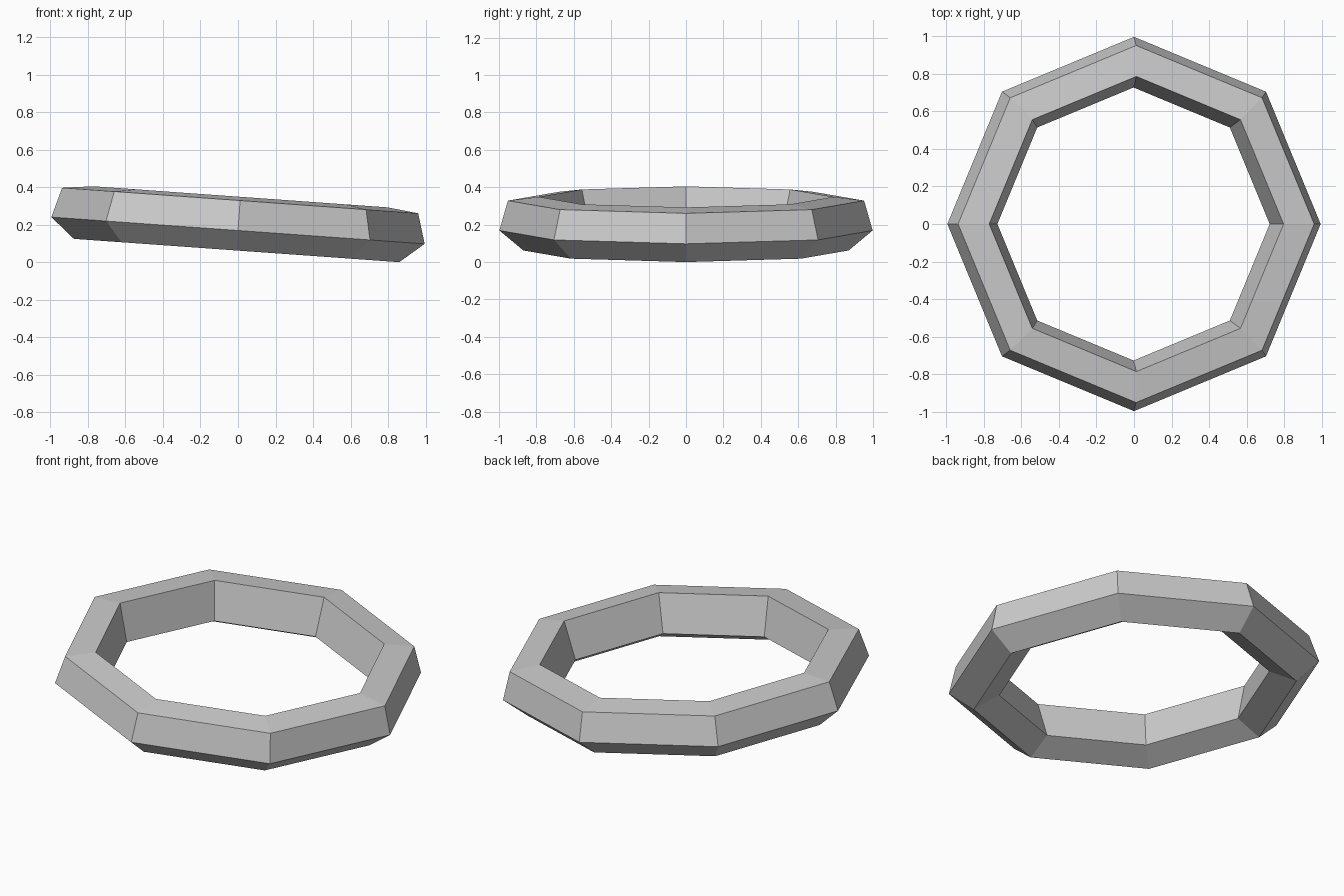
import bpy, bmesh
from math import cos, sin, pi, radians
from mathutils import Matrix

cube = bpy.data.objects.get("Cube")
if cube:
    bpy.data.objects.remove(cube, do_unlink=True)

# One plain grey material
grey = bpy.data.materials.new("light_grey")
grey.use_nodes = True
colour = (0.6, 0.6, 0.6, 1)
grey.diffuse_color = colour
grey.node_tree.nodes["Principled BSDF"].inputs["Base Color"].default_value = colour

# Five-sided cross-section (radius, height) swept round eight corners
SIDES = 8
PIVOT = 0.17
section = [(0.998, 0.17), (0.952, 0.33), (0.787, 0.35), (0.728, 0.135), (0.87, 0.063)]

bm = bmesh.new()
rings = []
for i in range(SIDES):
    a = 2 * pi * i / SIDES
    rings.append([bm.verts.new((r * cos(a), r * sin(a), z - PIVOT)) for r, z in section])
for i in range(SIDES):
    here, there = rings[i], rings[(i + 1) % SIDES]
    for j in range(len(section)):
        k = (j + 1) % len(section)
        bm.faces.new((here[j], there[j], there[k], here[k]))
bmesh.ops.recalc_face_normals(bm, faces=bm.faces)

# Slight sideways tilt, then settle on the floor
bm.transform(Matrix.Rotation(radians(4.1), 4, "Y"))
low = min(v.co.z for v in bm.verts)
bmesh.ops.translate(bm, verts=bm.verts, vec=(0, 0, -low))

mesh = bpy.data.meshes.new("octagonal_ring")
bm.to_mesh(mesh)
bm.free()
mesh.materials.append(grey)
ring = bpy.data.objects.new("octagonal_ring", mesh)
bpy.context.collection.objects.link(ring)
